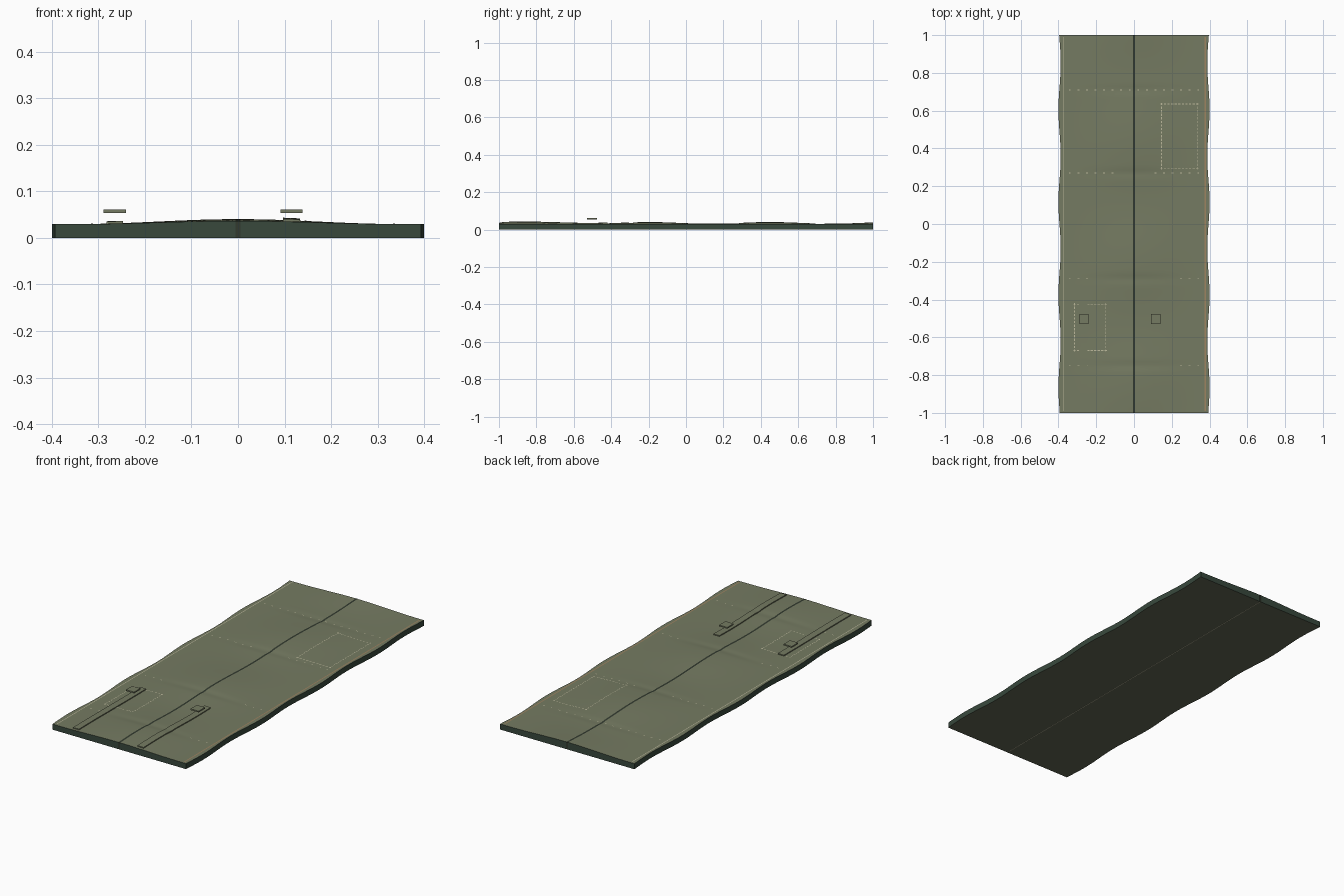
import bpy, bmesh, math
from math import cos, pi, exp

if "Cube" in bpy.data.objects:
    bpy.data.objects.remove(bpy.data.objects["Cube"])


def material(name, rgb):
    m = bpy.data.materials.new(name)
    m.diffuse_color = (*rgb, 1)
    m.use_nodes = True
    m.node_tree.nodes["Principled BSDF"].inputs["Base Color"].default_value = m.diffuse_color
    return m


OLIVE = material("olive canvas", (0.178, 0.198, 0.122))
UNDER = material("dark olive underside", (0.118, 0.132, 0.086))
SIDE = material("dark green sides", (0.040, 0.066, 0.046))
SEAM = material("seam shadow", (0.032, 0.042, 0.028))
THREAD = material("khaki thread", (0.50, 0.48, 0.33))
TAN = material("tan edging", (0.34, 0.23, 0.12))
CREASES = (0.71, 0.27, -0.29, -0.75)


def half_width(y):
    return 0.394 - 0.006 * cos(2 * pi * (y + 0.13) / 0.49)


def top_z(x, y):
    # gentle padding humps, softened creases, flat at both long edges
    hump = 0.0065 + 0.0045 * cos(2 * pi * (y - 0.45) / 0.65)
    crease = sum(0.003 * exp(-((y - c) / 0.02) ** 2) for c in CREASES)
    return 0.0295 + (hump - crease) * cos(min(abs(x) / 0.4, 1) * pi / 2) ** 2.6


def finish(name, bm, mats, smooth=False, closed=True):
    if closed:
        bmesh.ops.recalc_face_normals(bm, faces=bm.faces)
    me = bpy.data.meshes.new(name)
    bm.to_mesh(me)
    bm.free()
    for m in mats:
        me.materials.append(m)
    ob = bpy.data.objects.new(name, me)
    bpy.context.collection.objects.link(ob)
    if smooth:
        bpy.context.view_layer.objects.active = ob
        ob.select_set(True)
        bpy.ops.object.shade_smooth_by_angle(angle=math.radians(40))
        ob.select_set(False)
    return ob


def box(bm, x0, x1, y0, y1, z0, z1):
    r = bmesh.ops.create_cube(bm, size=1)
    for v in r["verts"]:
        v.co = ((x0 + x1) / 2 + v.co.x * (x1 - x0),
                (y0 + y1) / 2 + v.co.y * (y1 - y0),
                (z0 + z1) / 2 + v.co.z * (z1 - z0))


# Padded mat: top and bottom grids joined by the side walls
N = 140
us = sorted([i / 14 for i in range(-14, 15) if i] + [-0.013, 0.013])
bm = bmesh.new()
layers = []
for top in (True, False):
    rows = []
    for j in range(N + 1):
        y = -1 + 2 * j / N
        rows.append([bm.verts.new((u * half_width(y), y,
                     top_z(u * half_width(y), y) if top else 0)) for u in us])
    layers.append(rows)
    for a, b in zip(rows, rows[1:]):
        for i in range(len(us) - 1):
            f = bm.faces.new((a[i], a[i + 1], b[i + 1], b[i]))
            seam = abs(us[i] + us[i + 1]) < 0.001
            f.material_index = (2 if seam else 0) if top else 3
T, B = layers
edges = [([r[i] for r in T], [r[i] for r in B]) for i in (0, -1)]
edges += [(T[j], B[j]) for j in (0, -1)]
for t, b in edges:
    for i in range(len(t) - 1):
        bm.faces.new((t[i], t[i + 1], b[i + 1], b[i])).material_index = 1
finish("padded_mat", bm, (OLIVE, SIDE, SEAM, UNDER), True)


# Ribbon that follows the padded surface along y; flat when thick is 0
def ribbon(name, x, w, y0, y1, lift, thick, mat, n):
    bm = bmesh.new()
    corners = ((-w, 0), (w, 0), (w, thick), (-w, thick)) if thick else ((-w, 0), (w, 0))
    rings = []
    for j in range(n + 1):
        y = y0 + (y1 - y0) * j / n
        rings.append([bm.verts.new((x + dx, y, top_z(x + dx, y) + lift - dz))
                      for dx, dz in corners])
    m = len(corners)
    for a, b in zip(rings, rings[1:]):
        for k in range(m if thick else 1):
            bm.faces.new((a[k], a[(k + 1) % m], b[(k + 1) % m], b[k]))
    if thick:
        bm.faces.new(rings[0])
        bm.faces.new(rings[-1])
    finish(name, bm, (mat,), True, bool(thick))


ribbon("left_edge_stitch", -0.375, 0.002, -0.99, 0.99, 0.0007, 0, THREAD, 140)
ribbon("right_edging", 0.377, 0.003, -0.99, 0.99, 0.0007, 0, TAN, 140)

# Straps with raised buckles
for side, x in (("left", -0.265), ("right", 0.115)):
    ribbon(side + "_strap", x, 0.018, -0.985, -0.42, 0.005, 0.006, OLIVE, 40)
    bm = bmesh.new()
    box(bm, x - 0.024, x + 0.024, -0.53, -0.477, 0.054, 0.061)
    finish(side + "_buckle", bm, (OLIVE,))


# Flat dashed stitching along x or y
def dashes(bm, a, b, step=0.018, length=0.012, flat=None):
    dx, dy = b[0] - a[0], b[1] - a[1]
    n = int(math.hypot(dx, dy) / step)
    for i in range(n + 1):
        x, y = a[0] + dx * i / n, a[1] + dy * i / n
        hx, hy = (length / 2, 0.002) if abs(dx) > abs(dy) else (0.002, length / 2)
        bm.faces.new([bm.verts.new((x + sx * hx, y + sy * hy,
                      flat or top_z(x + sx * hx, y + sy * hy) + 0.0008))
                      for sx, sy in ((-1, -1), (1, -1), (1, 1), (-1, 1))])


for name, x0, x1, y0, y1 in (("back_patch_stitch", 0.145, 0.335, 0.295, 0.635),
                             ("front_patch_stitch", -0.315, -0.15, -0.67, -0.425)):
    bm = bmesh.new()
    c = [(x0, y0), (x1, y0), (x1, y1), (x0, y1)]
    for k in range(4):
        dashes(bm, c[k], c[(k + 1) % 4])
    finish(name, bm, (THREAD,), closed=False)

# Crease stitches, sunk out of sight where the padding is high
bm = bmesh.new()
for y in CREASES:
    dashes(bm, (-0.34, y), (0.34, y), 0.045, 0.010, 0.0318)
finish("crease_stitches", bm, (THREAD,), closed=False)

# Seam edge on both ends and a thin centre line beneath
bm = bmesh.new()
for y in (-1, 1):
    box(bm, -0.005, 0.005, y - 0.001, y + 0.001, 0.001, top_z(0, y))
finish("seam_ends", bm, (SEAM,))
bm = bmesh.new()
box(bm, -0.0015, 0.0015, -0.995, 0.995, -0.0004, 0.001)
finish("underside_seam", bm, (THREAD,))
